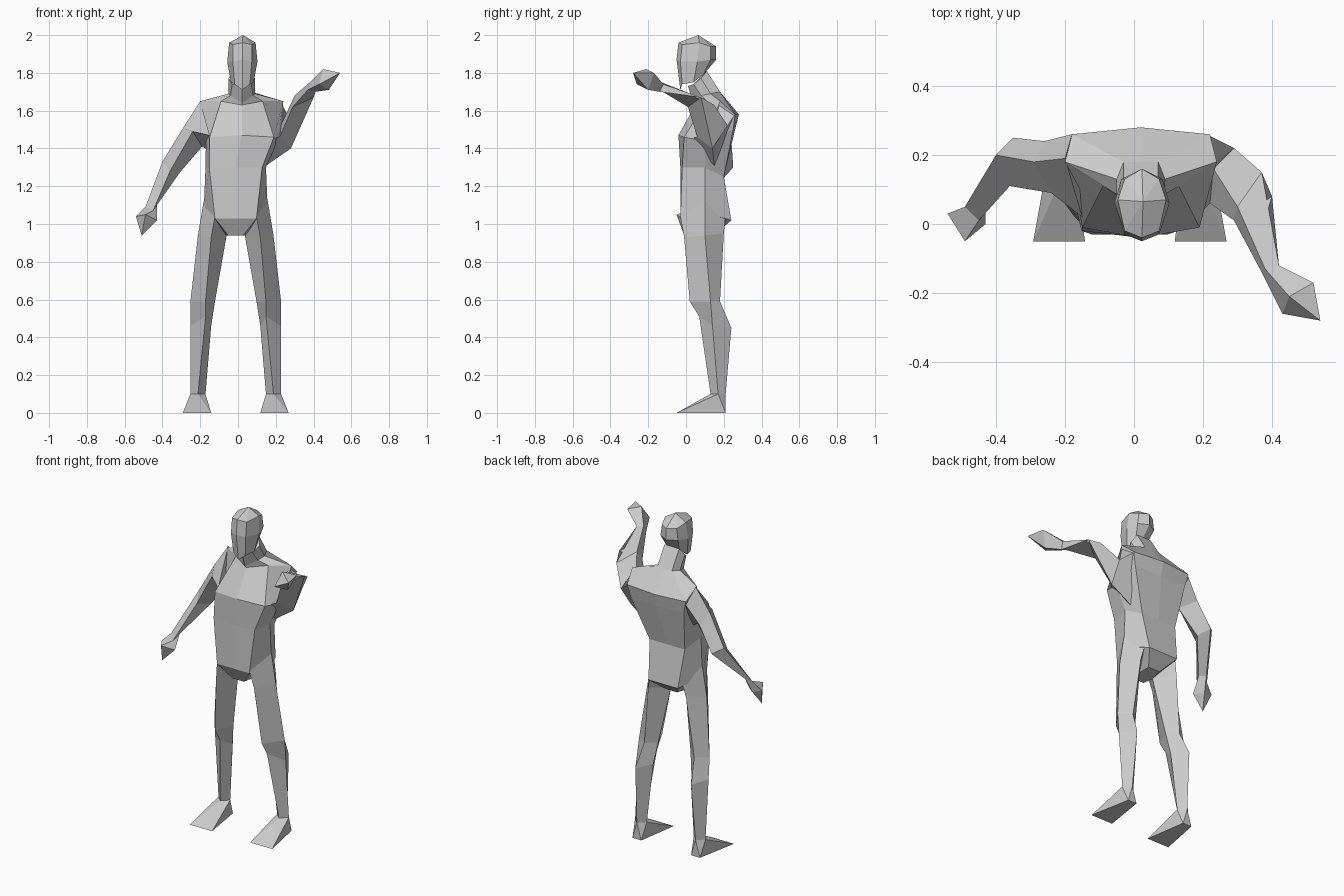
import bpy
import bmesh
from mathutils import Vector

default = bpy.data.objects.get("Cube")
if default:
    bpy.data.objects.remove(default, do_unlink=True)

grey = bpy.data.materials.new("plain_grey")
grey.use_nodes = True
colour = (0.6, 0.6, 0.6, 1.0)
grey.diffuse_color = colour
grey.node_tree.nodes["Principled BSDF"].inputs["Base Color"].default_value = colour

CENTIMETRE = 0.01
BODY_AXIS = -1.2  # the hips and legs stand slightly to the right


def finish(name, bm):
    """Turn a bmesh into a grey object."""
    bmesh.ops.recalc_face_normals(bm, faces=bm.faces)
    mesh = bpy.data.meshes.new(name)
    bm.to_mesh(mesh)
    bm.free()
    mesh.materials.append(grey)
    bpy.context.collection.objects.link(bpy.data.objects.new(name, mesh))


def loft(name, rings, tip=None):
    """Skin a list of matching rings, close the ends, optionally to a point."""
    bm = bmesh.new()
    loops = [[bm.verts.new(Vector(p) * CENTIMETRE) for p in ring] for ring in rings]
    count = len(loops[0])
    for lower, upper in zip(loops, loops[1:]):
        for i in range(count):
            j = (i + 1) % count
            bm.faces.new((lower[i], lower[j], upper[j], upper[i]))
    bm.faces.new(loops[0])
    if tip:
        point = bm.verts.new(Vector(tip) * CENTIMETRE)
        for i in range(count):
            bm.faces.new((loops[-1][i], loops[-1][(i + 1) % count], point))
    else:
        bm.faces.new(loops[-1])
    finish(name, bm)


def hull(name, points):
    """Wrap a set of corner points in a convex solid."""
    bm = bmesh.new()
    for p in points:
        bm.verts.new(Vector(p) * CENTIMETRE)
    bmesh.ops.convex_hull(bm, input=bm.verts)
    finish(name, bm)


def symmetric(half, axis):
    """Complete a half ring running from front centre to back centre."""
    left = [(axis + x, y, z) for x, y, z in half]
    right = [(axis - x, y, z) for x, y, z in half[-2:0:-1]]
    return left + right


def side_ring(ring, side):
    """Place a leg ring on the left (+1) or right (-1) of the body axis."""
    return [(BODY_AXIS + side * x, y, z) for x, y, z in ring]


# Torso: crotch, hips, waist, chest, shoulders
crotch = [(0, 2, 94), (4, 2, 94), (5, 8, 94), (4, 16, 95), (0, 16, 95)]
hips = [(0, -3, 103), (11, -3, 103), (17, 10, 106), (10, 24, 102), (0, 24, 102)]
waist = [(0, -3, 130), (14, -2, 130), (16, 10, 130), (12, 20, 125), (0, 20, 125)]
chest = [(0, -4, 147), (17, -1, 146), (19, 10, 144), (18, 25, 150), (0, 26, 150)]
shoulders = [(0, 5, 163), (11, 11, 165), (22, 18, 165), (20, 26, 158), (0, 28, 158)]
neck_base = [(0, 4, 164), (6, 8, 168), (7, 13, 169), (5, 18, 170), (0, 18, 170)]
neck_top = [(0, 1, 173), (5, 4, 174), (7, 8, 177), (5, 11, 181), (0, 11, 181)]
axes = (BODY_AXIS, BODY_AXIS, BODY_AXIS, 2, 2)
loft("torso", [symmetric(r, a) for r, a in
               zip((crotch, hips, waist, chest, shoulders), axes)])

# Neck and sloping collar
loft("neck", [symmetric(r, 2) for r in (shoulders, neck_base, neck_top)])

# Head: jaw, cheeks, brow, crown
jaw = [(0, -3, 171), (4, -2, 174), (6, 4, 175), (4, 9, 179), (0, 10, 180)]
cheeks = [(0, -5, 187), (5, -3, 186), (8, 6, 186), (6, 13, 187), (0, 16, 187)]
brow = [(0, -4, 196), (5, -2, 195), (7, 7, 196), (5, 13, 194), (0, 16, 194)]
loft("head", [symmetric(r, 2.3) for r in (jaw, cheeks, brow)], tip=(2.6, 6.5, 200))

# Legs: front, outer, back and inner ridges
groin = [(11, -3, 104), (17, 10, 112), (11, 21, 104), (4, 9, 97)]
thigh = [(13, -1, 93), (20, 10, 94), (13, 20, 95), (5, 9, 93)]
knee = [(16, 2, 59), (24, 13, 59), (17, 18, 59), (11, 13, 59)]
calf = [(16, 7, 51), (24, 14, 46), (19, 24, 45), (13, 15, 46)]
ankle = [(20, 13, 10), (24, 17, 10), (20, 21, 10), (16, 17, 10)]
sole = [(28, -5, 0), (23, 21, 0), (17, 21, 0), (13, -5, 0)]
for side, label in ((1, "left"), (-1, "right")):
    loft(label + "_leg", [side_ring(r, side) for r in (groin, thigh, knee, calf, ankle)])
    hull(label + "_foot", side_ring(ankle + sole, side))

# Right arm hanging: outer, back, inner, front corners
shoulder = [(-20, 19, 165), (-18, 26, 156), (-14, 15, 138), (-15, 2, 147)]
upper_arm = [(-29, 18, 151), (-26, 24, 145), (-19, 16, 141), (-24, 9, 149)]
elbow = [(-40, 20, 133), (-35, 25, 130), (-31, 18, 127), (-36, 11, 128)]
wrist = [(-49, 5, 109), (-46, 8, 111), (-43, 5, 111), (-45, 1, 107)]
palm = [(-54, 3, 104), (-48, 4, 102), (-43, 0, 102), (-49, -5, 105)]
loft("right_arm", [shoulder, upper_arm, elbow, wrist])
loft("right_hand", [wrist, palm], tip=(-51, -1, 94))

# Left arm raised forwards: upper, back, lower, front corners
shoulder = [(23, 17, 164), (21, 26, 158), (15, 15, 131), (17, 1, 145)]
upper_arm = [(23, 16, 153), (29, 22, 152), (28, 14, 140), (22, 6, 146)]
elbow = [(30, 5, 168), (37, 15, 163), (40, 8, 167), (29, 1, 162)]
wrist = [(38, -13, 175), (42, -12, 174), (41, -14, 170), (37, -14, 171)]
palm = [(45, -21, 182), (52, -17, 180), (48, -20, 171), (43, -26, 174)]
loft("left_arm", [shoulder, upper_arm, elbow, wrist])
loft("left_hand", [wrist, palm], tip=(54, -28, 180))
